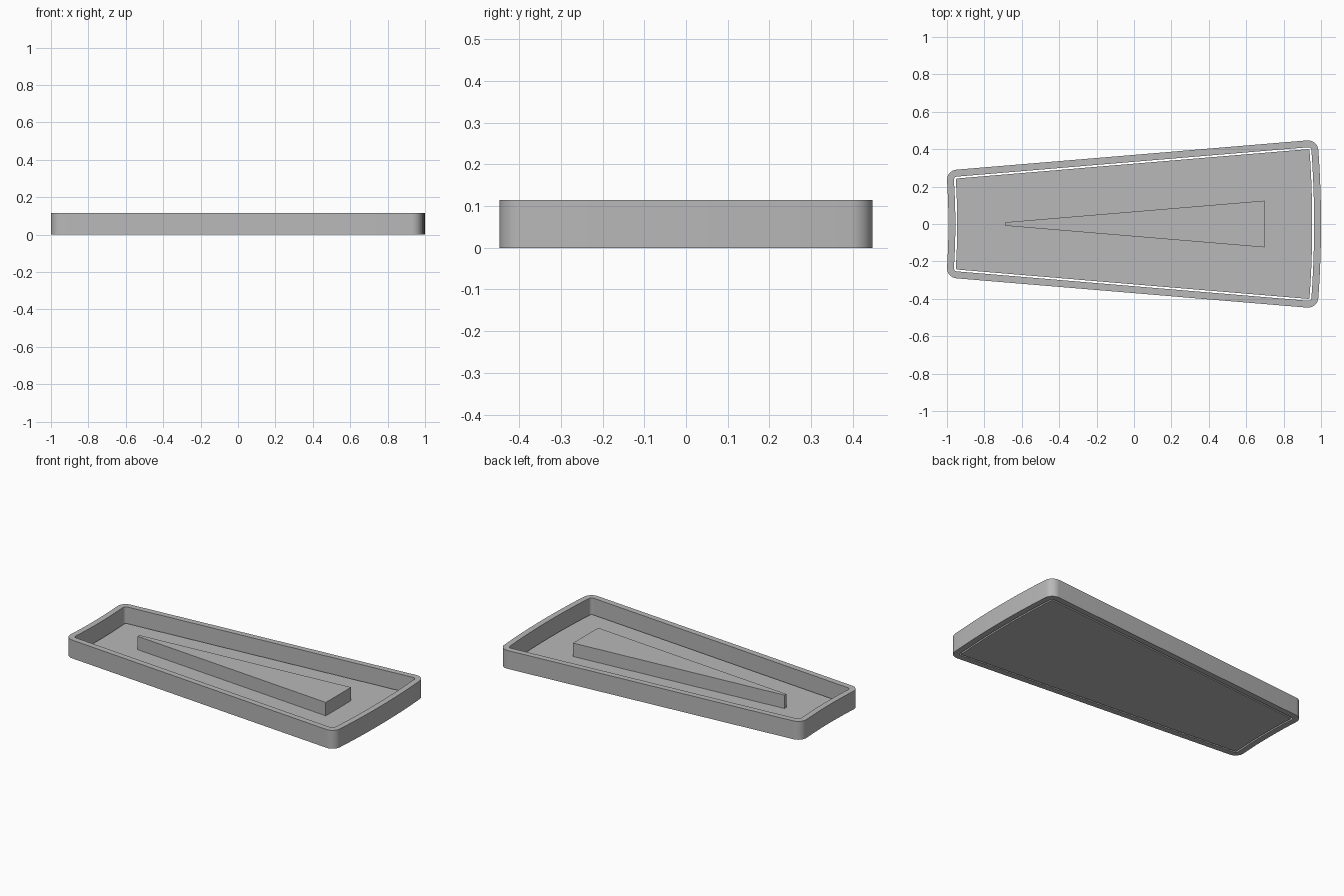
import bpy
import bmesh
from math import asin, cos, sin, pi, radians

if "Cube" in bpy.data.objects:
    bpy.data.objects.remove(bpy.data.objects["Cube"], do_unlink=True)

# The whole tray is a slice of a flat ring centred far off to the left
APEX_X = -4.43
R_IN, R_OUT = 3.438, 5.43
HALF_ANGLE = radians(4.77)
HEIGHT, FLOOR_TOP, WEDGE_TOP = 0.115, 0.016, 0.1

grey = bpy.data.materials.new("plain grey")
grey.use_nodes = True
grey.diffuse_color = (0.48, 0.48, 0.48, 1)
grey.node_tree.nodes["Principled BSDF"].inputs["Base Color"].default_value = grey.diffuse_color


def outline(inset, radius, steps=8, end_steps=12):
    """Ring-slice outline, moved inwards by inset, with rounded corners."""
    d = inset + radius

    def corner(r, start_turn, end_turn):
        phi = HALF_ANGLE - asin(d / r)
        start = phi if start_turn is None else HALF_ANGLE + start_turn
        end = phi + pi if end_turn is None else HALF_ANGLE + end_turn
        pts = []
        for i in range(steps + 1):
            a = start + (end - start) * i / steps
            pts.append((APEX_X + r * cos(phi) + radius * cos(a),
                        r * sin(phi) + radius * sin(a)))
        return phi, pts

    phi_out, right = corner(R_OUT - d, None, pi / 2)
    phi_in, left = corner(R_IN + d, pi / 2, None)

    def end_arc(r, phi):
        angles = [phi * (2 * i / end_steps - 1) for i in range(1, end_steps)]
        return [(APEX_X + r * cos(a), r * sin(a)) for a in angles]

    upper = right + left
    lower = [(x, -y) for x, y in reversed(upper)]
    return (upper + end_arc(R_IN + inset, phi_in)[::-1] + lower
            + end_arc(R_OUT - inset, phi_out))


def finish(name, bm):
    bmesh.ops.remove_doubles(bm, verts=bm.verts, dist=0.0001)
    bmesh.ops.recalc_face_normals(bm, faces=bm.faces)
    mesh = bpy.data.meshes.new(name)
    bm.to_mesh(mesh)
    bm.free()
    mesh.materials.append(grey)
    obj = bpy.data.objects.new(name, mesh)
    bpy.context.collection.objects.link(obj)
    bpy.ops.object.select_all(action='DESELECT')
    obj.select_set(True)
    bpy.context.view_layer.objects.active = obj
    bpy.ops.object.shade_smooth_by_angle(angle=radians(30))


def slab(name, points, z0, z1):
    bm = bmesh.new()
    face = bm.faces.new([bm.verts.new((x, y, z0)) for x, y in points])
    new = bmesh.ops.extrude_face_region(bm, geom=[face], use_keep_orig=True)["geom"]
    top = [v for v in new if isinstance(v, bmesh.types.BMVert)]
    bmesh.ops.translate(bm, verts=top, vec=(0, 0, z1 - z0))
    finish(name, bm)


def frame(name, outer, inner, z1):
    bm = bmesh.new()
    section = [(outer, 0), (outer, z1), (inner, z1), (inner, 0)]
    loops = [[bm.verts.new((x, y, z)) for x, y in pts] for pts, z in section]
    n = len(outer)
    for k in range(4):
        a, b = loops[k], loops[(k + 1) % 4]
        for i in range(n):
            j = (i + 1) % n
            bm.faces.new((a[i], a[j], b[j], b[i]))
    finish(name, bm)


# Upright rim around the tray
frame("rim", outline(0, 0.055), outline(0.037, 0.018), HEIGHT)

# Floor plate, set inside the rim with a hairline gap
slab("floor_plate", outline(0.047, 0.008), 0, FLOOR_TOP)

# Tapered block standing on the floor
slab("tapered_block", outline(0.302, 0), FLOOR_TOP, WEDGE_TOP)
